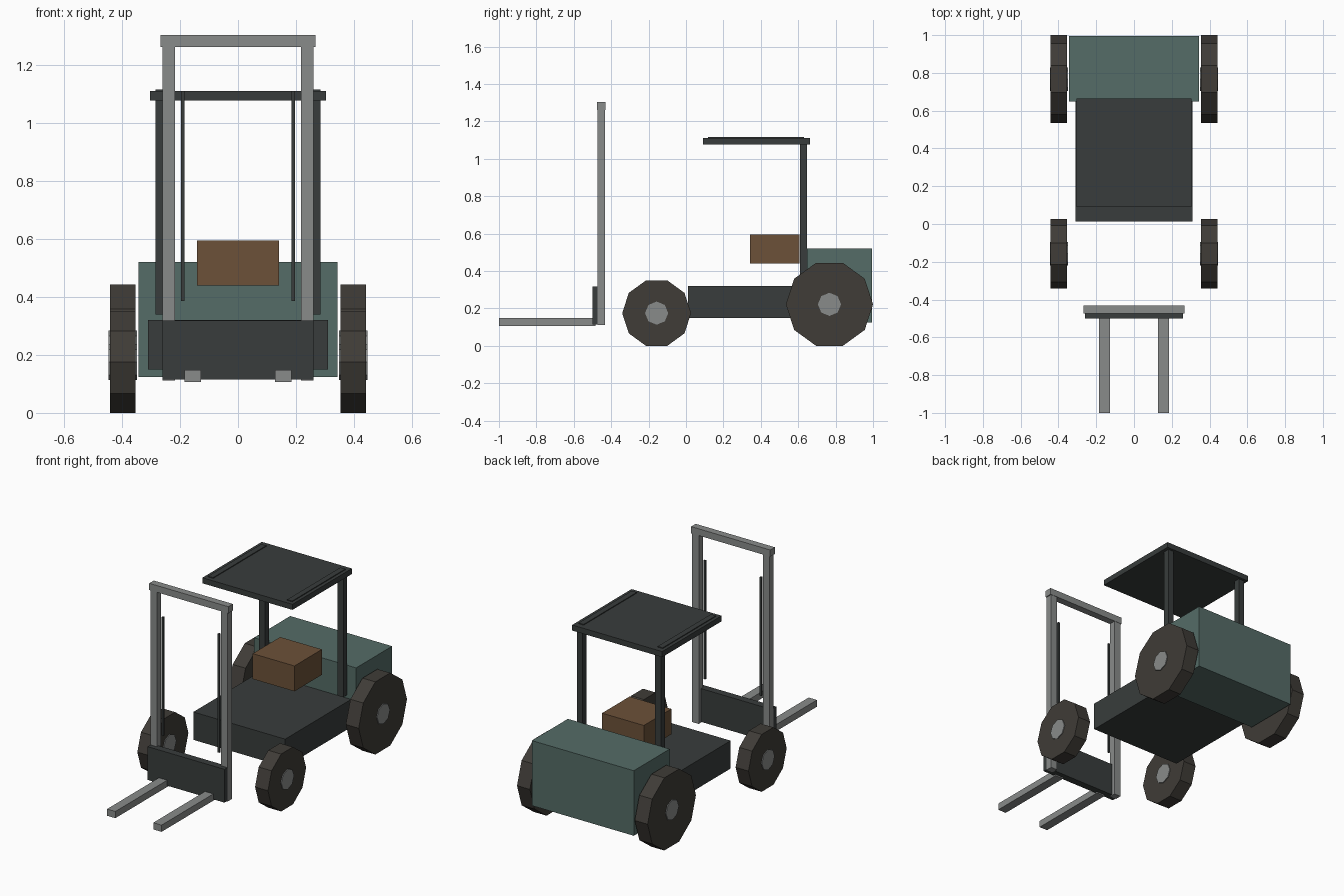
import bpy, bmesh
from math import pi
from mathutils import Matrix

if "Cube" in bpy.data.objects:
    bpy.data.objects.remove(bpy.data.objects["Cube"])


def material(name, rgb):
    m = bpy.data.materials.new(name)
    m.diffuse_color = (*rgb, 1)
    m.use_nodes = True
    m.node_tree.nodes["Principled BSDF"].inputs["Base Color"].default_value = m.diffuse_color
    return m


TEAL = material("teal_paint", (0.09, 0.15, 0.135))
DARK = material("dark_metal", (0.04, 0.046, 0.045))
STEEL = material("steel", (0.25, 0.26, 0.255))
RUBBER = material("rubber", (0.05, 0.045, 0.038))
BROWN = material("brown_seat", (0.15, 0.083, 0.04))


def finish(bm, name, mat):
    mesh = bpy.data.meshes.new(name)
    bm.to_mesh(mesh)
    bm.free()
    mesh.materials.append(mat)
    obj = bpy.data.objects.new(name, mesh)
    bpy.context.collection.objects.link(obj)
    return obj


def box(name, xs, ys, zs, mat):
    """Box given by its low and high limit on each axis."""
    bm = bmesh.new()
    spans = (xs, ys, zs)
    size = Matrix.Diagonal([b - a for a, b in spans] + [1])
    middle = Matrix.Translation([(a + b) / 2 for a, b in spans])
    bmesh.ops.create_cube(bm, size=1, matrix=middle @ size)
    return finish(bm, name, mat)


def disc(name, x, y, z, radius, width, sides, mat):
    """Flat-sided cylinder with its axis along x."""
    bm = bmesh.new()
    bmesh.ops.create_cone(bm, cap_ends=True, segments=sides, radius1=radius,
                          radius2=radius, depth=width,
                          matrix=Matrix.Translation((x, y, z)) @ Matrix.Rotation(pi / 2, 4, 'Y'))
    return finish(bm, name, mat)


def pair(name, xs, ys, zs, mat):
    """Box on the right side and its mirror on the left."""
    box(name + "_right", xs, ys, zs, mat)
    box(name + "_left", (-xs[1], -xs[0]), ys, zs, mat)


# Chassis, rear counterweight and seat
box("chassis", (-0.31, 0.31), (0.012, 0.66), (0.15, 0.32), DARK)
box("counterweight", (-0.344, 0.344), (0.648, 0.995), (0.124, 0.521), TEAL)
box("seat", (-0.141, 0.141), (0.343, 0.608), (0.44, 0.595), BROWN)

# Overhead guard: posts, roof and raised side rails
pair("guard_post", (0.246, 0.284), (0.61, 0.648), (0.34, 1.09), DARK)
box("guard_roof", (-0.304, 0.304), (0.091, 0.664), (1.077, 1.111), DARK)
pair("roof_rail", (0.25, 0.284), (0.117, 0.63), (1.08, 1.116), DARK)

# Mast: rails, top bar and thin lift rods
pair("mast_rail", (0.217, 0.261), (-0.473, -0.433), (0.111, 1.29), STEEL)
box("mast_top_bar", (-0.267, 0.267), (-0.475, -0.431), (1.262, 1.303), STEEL)
pair("lift_rod", (0.184, 0.196), (-0.459, -0.447), (0.386, 1.11), DARK)

# Carriage and forks
box("carriage", (-0.26, 0.26), (-0.501, -0.456), (0.115, 0.318), DARK)
pair("fork", (0.128, 0.184), (-1.0, -0.485), (0.107, 0.148), STEEL)

# Ten-sided wheels with hubs passing through
for end, y, z, radius in (("front", -0.157, 0.175, 0.184), ("rear", 0.767, 0.222, 0.233)):
    for side, sx in (("left", -1), ("right", 1)):
        disc(f"{end}_{side}_tyre", sx * 0.3975, y, z, radius, 0.087, 10, RUBBER)
        disc(f"{end}_{side}_hub", sx * 0.3975, y, z, 0.062, 0.097, 8, STEEL)
